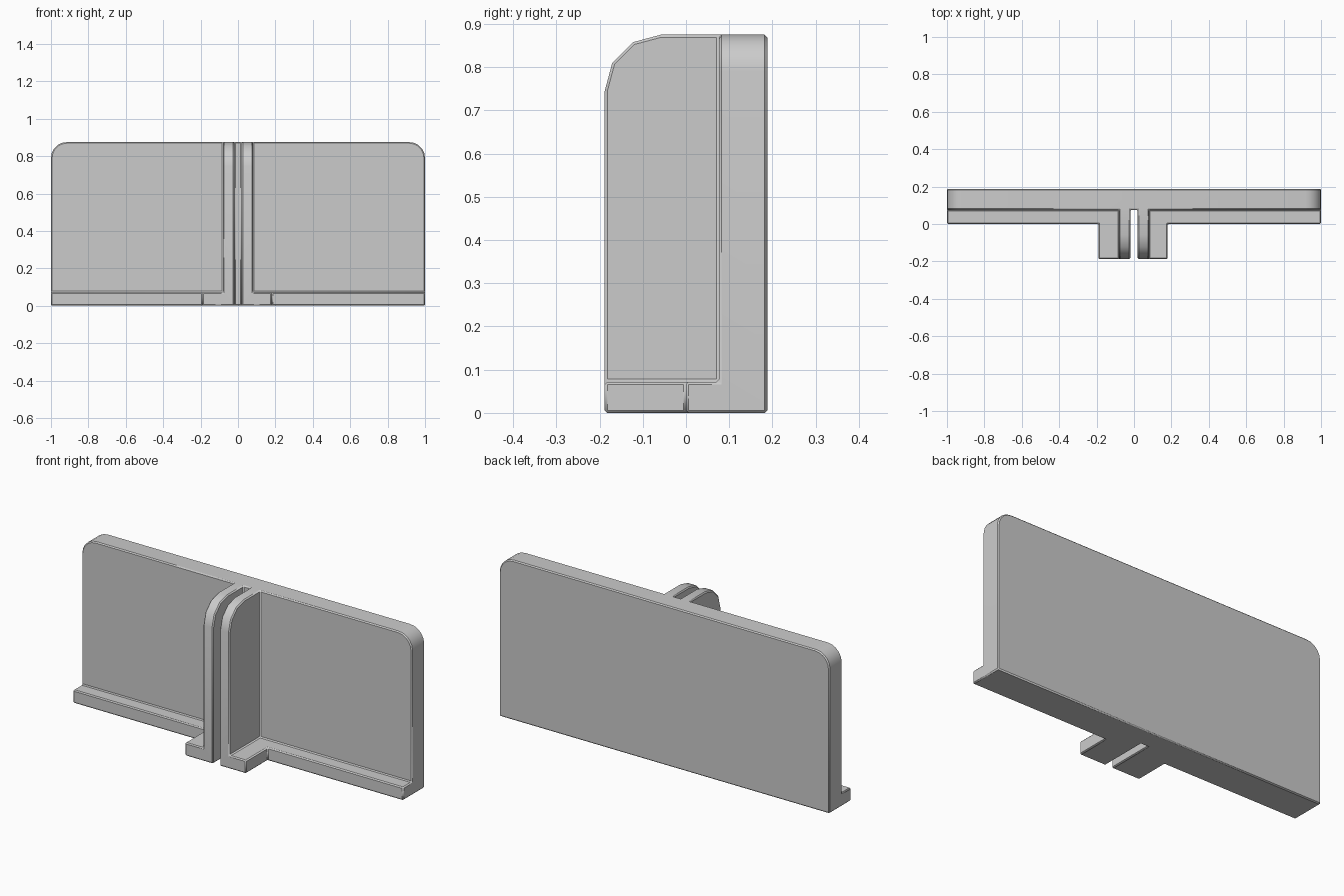
import bpy, bmesh
from math import sin, cos, radians

if "Cube" in bpy.data.objects:
    bpy.data.objects.remove(bpy.data.objects["Cube"])

D = 0.188   # half depth
H = 0.875   # height
F = 0.076   # front face of the plate


def prism(name, pts, vec, place):
    """Extrude a flat profile; place maps (a, b) to a 3D point."""
    bm = bmesh.new()
    face = bm.faces.new([bm.verts.new(place(a, b)) for a, b in pts])
    ext = bmesh.ops.extrude_face_region(bm, geom=[face])["geom"]
    bmesh.ops.translate(bm, vec=vec, verts=[v for v in ext if isinstance(v, bmesh.types.BMVert)])
    bmesh.ops.recalc_face_normals(bm, faces=bm.faces)
    me = bpy.data.meshes.new(name)
    bm.to_mesh(me)
    bm.free()
    ob = bpy.data.objects.new(name, me)
    bpy.context.collection.objects.link(ob)
    return ob


def arc(cx, cz, r, angles):
    return [(cx + r * cos(radians(a)), cz + r * sin(radians(a))) for a in angles]


# Base ledge with two feet and the slot between them
base = prism("divider_stand",
             [(-1, D), (-1, 0), (-.19, 0), (-.19, -D), (-.02, -D), (-.02, F),
              (.02, F), (.02, -D), (.18, -D), (.18, 0), (1, 0), (1, D)],
             (0, 0, .072), lambda x, y: (x, y, 0))

# Back plate with rounded upper corners
r = 0.085
steps = [i * 18 for i in range(6)]
corner = arc(1 - r, H - r, r, steps)
plate = prism("back_plate",
              [(-1, 0), (1, 0)] + corner + [(-x, z) for x, z in reversed(corner)],
              (0, D - F, 0), lambda x, z: (x, F, z))

# Twin fins with rounded front tops
profile = [(.13, .03), (.13, H)] + arc(-D + .13, H - .13, .13, (90, 120, 150, 180)) + [(-D, .03)]
fins = [prism("fin", profile, (.06, 0, 0), lambda y, z, x=x: (x, y, z)) for x in (-.08, .02)]

# Fuse the parts into one solid
for part in [plate] + fins:
    mod = base.modifiers.new("fuse", 'BOOLEAN')
    mod.operation = 'UNION'
    mod.solver = 'EXACT'
    mod.object = part
dg = bpy.context.evaluated_depsgraph_get()
base.data = bpy.data.meshes.new_from_object(base.evaluated_get(dg))
base.modifiers.clear()
for part in [plate] + fins:
    bpy.data.objects.remove(part)

# Merge coplanar faces, then chamfer every hard edge
bm = bmesh.new()
bm.from_mesh(base.data)
bmesh.ops.remove_doubles(bm, verts=bm.verts, dist=1e-4)
bmesh.ops.dissolve_limit(bm, angle_limit=radians(1), verts=bm.verts, edges=bm.edges)
bm.to_mesh(base.data)
bm.free()

bev = base.modifiers.new("chamfer", 'BEVEL')
bev.width = 0.006
bev.segments = 1
bev.limit_method = 'ANGLE'
bev.angle_limit = radians(40)
bev.use_clamp_overlap = False

bpy.context.view_layer.objects.active = base
base.select_set(True)
bpy.ops.object.shade_smooth_by_angle(angle=radians(32))
bpy.ops.object.modifier_apply(modifier="chamfer")
